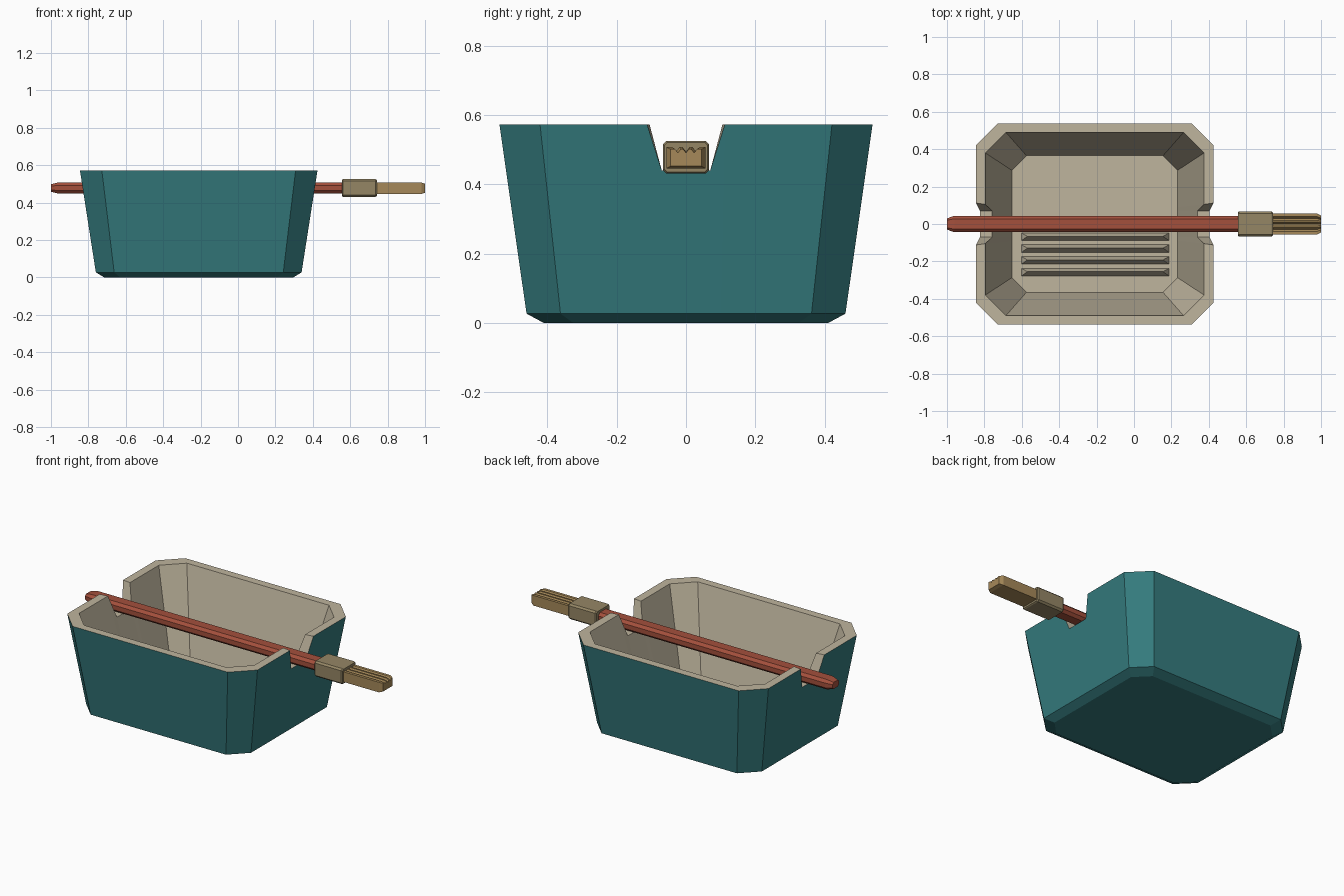
import bpy

if "Cube" in bpy.data.objects:
    bpy.data.objects.remove(bpy.data.objects["Cube"])

CX = -0.21
INNER_FLOOR = 0.06


def material(name, col):
    m = bpy.data.materials.new(name)
    m.diffuse_color = (*col, 1)
    m.use_nodes = True
    m.node_tree.nodes["Principled BSDF"].inputs["Base Color"].default_value = m.diffuse_color
    return m


teal = material("teal", (0.035, 0.20, 0.21))
cream = material("cream", (0.52, 0.46, 0.34))
red = material("red", (0.37, 0.08, 0.045))
metal = material("dull_brass", (0.30, 0.24, 0.13))
hair = material("bristle_tan", (0.38, 0.25, 0.10))


def make(name, verts, faces, mats, indices=None):
    me = bpy.data.meshes.new(name)
    me.from_pydata(verts, [], faces)
    for m in mats:
        me.materials.append(m)
    if indices:
        for p, i in zip(me.polygons, indices):
            p.material_index = i
    ob = bpy.data.objects.new(name, me)
    bpy.context.collection.objects.link(ob)
    return ob


def loft(rings):
    """Skin equal-length closed rings and cap both ends."""
    n = len(rings[0])
    verts = [v for r in rings for v in r]
    faces = [tuple(reversed(range(n)))]
    for k in range(len(rings) - 1):
        for i in range(n):
            j = (i + 1) % n
            faces.append((k*n + i, k*n + j, (k+1)*n + j, (k+1)*n + i))
    faces.append(tuple(range((len(rings) - 1)*n, len(rings)*n)))
    return verts, faces


def tub_ring(hx, hy, c, z, wide, notch_hx=None, notch_z=None):
    """Chamfered rectangle with four extra points on each short side."""
    nx = hx if notch_hx is None else notch_hx
    nz = z if notch_z is None else notch_z
    half = [(hx - c, -hy, z), (hx, -hy + c, z), (hx, -wide, z), (nx, -0.07, nz),
            (nx, 0.07, nz), (hx, wide, z), (hx, hy - c, z), (hx - c, hy, z)]
    return [(CX + s*x, s*y, w) for s in (1, -1) for x, y, w in half]


# Tub: outer wall, notched rim, inner wall, floor
rings = [tub_ring(0.505, 0.41, 0.085, 0, 0.10),
         tub_ring(0.55, 0.46, 0.098, 0.027, 0.10),
         tub_ring(0.635, 0.538, 0.117, 0.572, 0.112, 0.614, 0.44),
         tub_ring(0.585, 0.49, 0.11, 0.572, 0.105, 0.549, 0.44),
         tub_ring(0.443, 0.365, 0.078, INNER_FLOOR, 0.09)]
v, f = loft(rings)
make("tub", v, f, [teal, cream], [0 if i < 33 else 1 for i in range(len(f))])

# Washboard ribs on the tub floor
for i in range(4):
    y = -0.28 + 0.063*i
    prof = [(0, INNER_FLOOR - 0.005, 0), (0.025, INNER_FLOOR + 0.055, 0.035),
            (0.045, INNER_FLOOR - 0.005, 0)]
    ends = [[(x + s*ins, y + dy, z) for dy, z, ins in prof]
            for x, s in ((-0.605, 1), (0.19, -1))]
    v, f = loft(ends)
    make(f"rib_{i + 1}", v, f, [cream])


def box_ring(x, hy, hz, c, zc=0.478):
    return [(x, a, zc + b) for a, b in
            [(-hy + c, -hz), (hy - c, -hz), (hy, -hz + c), (hy, hz - c),
             (hy - c, hz), (-hy + c, hz), (-hy, hz - c), (-hy, -hz + c)]]


# Brush handle with tapered tip
v, f = loft([box_ring(-1.0, 0.03, 0.02, 0.01), box_ring(-0.96, 0.044, 0.03, 0.016),
             box_ring(0.57, 0.044, 0.03, 0.016)])
make("brush_handle", v, f, [red])

# Ferrule
v, f = loft([box_ring(0.555, 0.062, 0.043, 0.008), box_ring(0.562, 0.067, 0.047, 0.010),
             box_ring(0.735, 0.067, 0.047, 0.010), box_ring(0.742, 0.062, 0.043, 0.008)])
make("brush_ferrule", v, f, [metal])


# Bristles with grooved top
def bristle_ring(x, s):
    top = [(0.056, 0.029)]
    for g in (0.029, 0, -0.029):
        top += [(g + 0.01, 0.029), (g, 0.016), (g - 0.01, 0.029)]
    top += [(-0.056, 0.029)]
    pts = [(-0.056, -0.032), (0.056, -0.032)] + top
    return [(x, a*s, 0.478 + b*s) for a, b in pts]


v, f = loft([bristle_ring(0.735, 1), bristle_ring(0.98, 1), bristle_ring(1.0, 0.8)])
make("brush_bristles", v, f, [hair])
